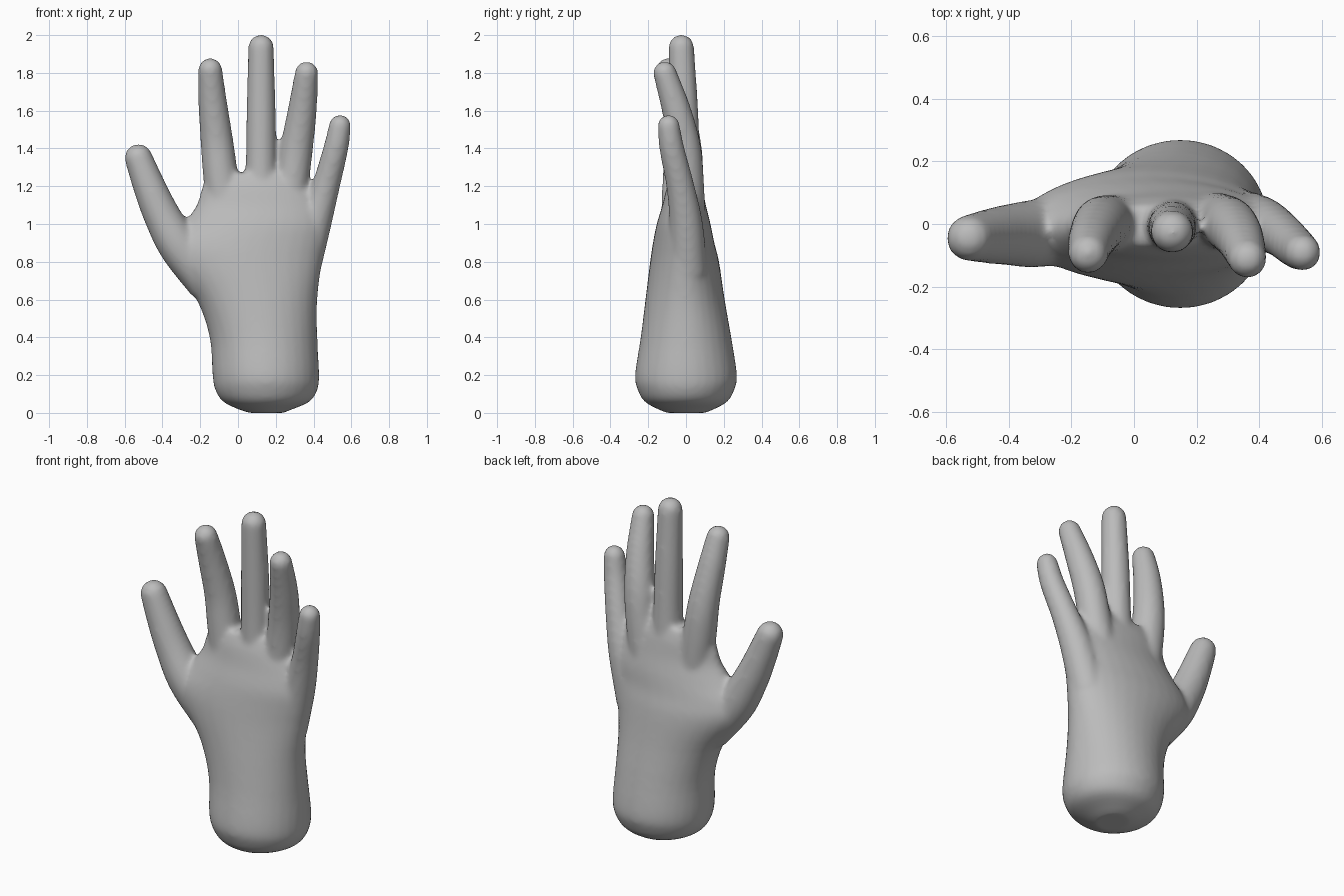
import bpy, bmesh, math
from mathutils import Vector

cube = bpy.data.objects.get("Cube")
if cube:
    bpy.data.objects.remove(cube)

SIDES = 32
bm = bmesh.new()


def spline(points, steps=6):
    """Smooth interpolation through tuples of any length."""
    pts = [Vector(p) for p in points]
    pts = [pts[0] * 2 - pts[1]] + pts + [pts[-1] * 2 - pts[-2]]
    out = []
    for a, b, c, d in zip(pts, pts[1:], pts[2:], pts[3:]):
        for i in range(steps):
            t = i / steps
            out.append(0.5 * (2 * b + (c - a) * t + (2 * a - 5 * b + 4 * c - d) * t**2
                              + (3 * b - a - 3 * c + d) * t**3))
    return out + [pts[-2]]


def loft(rings):
    """Closed tube through a list of rings given as (centre, axis_u, axis_v)."""
    loops = []
    for c, u, v in rings:
        loops.append([bm.verts.new(c + u * math.cos(a) + v * math.sin(a))
                      for a in (2 * math.pi * i / SIDES for i in range(SIDES))])
    for lo, hi in zip(loops, loops[1:]):
        for i in range(SIDES):
            j = (i + 1) % SIDES
            bm.faces.new((lo[i], lo[j], hi[j], hi[i]))
    bm.faces.new(loops[0][::-1])
    bm.faces.new(loops[-1])


def finger(points):
    """Tapered finger through (x, y, z, radius), rounded at the tip."""
    path = spline(points)
    centres = [Vector(p[:3]) for p in path]
    rings = []
    for i, c in enumerate(centres):
        axis = (centres[min(i + 1, len(path) - 1)] - centres[max(i - 1, 0)]).normalized()
        u = Vector((0, 1, 0)).cross(axis).normalized()
        r = path[i][3] + 0.004
        rings.append((c, u * r, axis.cross(u) * r))
    loft(rings)
    tip = bmesh.ops.create_uvsphere(bm, u_segments=24, v_segments=16, radius=path[-1][3] + 0.004)
    bmesh.ops.translate(bm, verts=tip["verts"], vec=centres[-1])


# wrist and palm: height, left edge, right edge, front, back
palm = [
    (0.00, 0.06, 0.24, -0.10, 0.10),
    (0.02, 0.00, 0.29, -0.15, 0.15),
    (0.06, -0.08, 0.38, -0.22, 0.22),
    (0.12, -0.12, 0.42, -0.255, 0.255),
    (0.20, -0.135, 0.43, -0.27, 0.27),
    (0.40, -0.15, 0.42, -0.24, 0.24),
    (0.60, -0.22, 0.42, -0.215, 0.205),
    (0.80, -0.36, 0.445, -0.19, 0.175),
    (0.90, -0.37, 0.46, -0.175, 0.15),
    (1.00, -0.29, 0.47, -0.155, 0.13),
    (1.10, -0.22, 0.44, -0.125, 0.105),
    (1.20, -0.19, 0.38, -0.10, 0.085),
    (1.27, -0.15, 0.34, -0.07, 0.06),
]
loft([(Vector(((l + r) / 2, (f + b) / 2, z)), Vector(((r - l) / 2, 0, 0)), Vector((0, (b - f) / 2, 0)))
      for z, l, r, f, b in spline(palm, 4)])

# thumb, index, middle, ring and little finger
finger([(-0.16, -0.01, 0.68, 0.10), (-0.31, -0.03, 0.88, 0.105), (-0.405, -0.035, 1.05, 0.093),
        (-0.47, -0.04, 1.2, 0.082), (-0.527, -0.045, 1.35, 0.07)])
finger([(-0.06, 0, 1.0, 0.09), (-0.095, 0, 1.28, 0.088), (-0.113, -0.01, 1.45, 0.082),
        (-0.135, -0.05, 1.65, 0.072), (-0.147, -0.095, 1.815, 0.06)])
finger([(0.12, 0, 1.0, 0.09), (0.122, -0.005, 1.3, 0.078), (0.122, -0.012, 1.6, 0.073),
        (0.122, -0.025, 1.935, 0.064)])
finger([(0.25, 0.01, 1.0, 0.09), (0.29, 0.005, 1.25, 0.085), (0.313, -0.01, 1.42, 0.082),
        (0.34, -0.05, 1.6, 0.073), (0.363, -0.112, 1.8, 0.058)])
finger([(0.33, 0.01, 0.75, 0.10), (0.405, 0, 1.0, 0.085), (0.465, -0.03, 1.2, 0.07),
        (0.518, -0.075, 1.4, 0.062), (0.54, -0.092, 1.52, 0.055)])

bmesh.ops.recalc_face_normals(bm, faces=bm.faces[:])
mesh = bpy.data.meshes.new("hand")
bm.to_mesh(mesh)
bm.free()
hand = bpy.data.objects.new("hand", mesh)
bpy.context.collection.objects.link(hand)

# one grey material
grey = bpy.data.materials.new("plain grey")
grey.use_nodes = True
colour = (0.5, 0.5, 0.5, 1)
grey.diffuse_color = colour
grey.node_tree.nodes["Principled BSDF"].inputs["Base Color"].default_value = colour
mesh.materials.append(grey)

# fuse the parts into one skin and soften the joins
fuse = hand.modifiers.new("fuse", "REMESH")
fuse.mode = "VOXEL"
fuse.voxel_size = 0.014
fuse.use_smooth_shade = True
soften = hand.modifiers.new("soften", "SMOOTH")
soften.factor = 0.5
soften.iterations = 10
